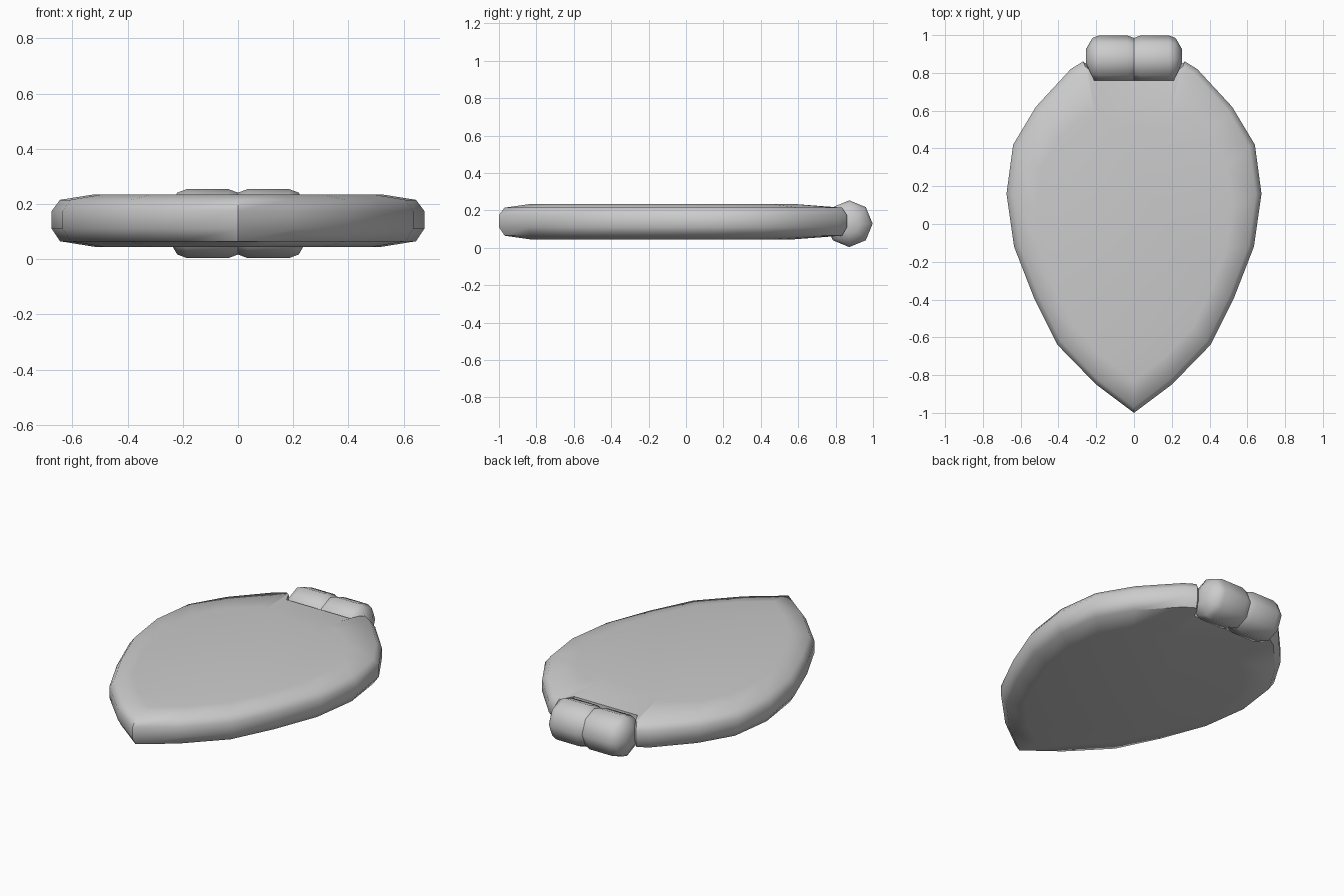
import bpy, bmesh, math

if "Cube" in bpy.data.objects:
    bpy.data.objects.remove(bpy.data.objects["Cube"])


def finish(name, bm, angle):
    bmesh.ops.recalc_face_normals(bm, faces=bm.faces)
    me = bpy.data.meshes.new(name)
    bm.to_mesh(me)
    bm.free()
    ob = bpy.data.objects.new(name, me)
    bpy.context.collection.objects.link(ob)
    bpy.ops.object.select_all(action='DESELECT')
    ob.select_set(True)
    bpy.context.view_layer.objects.active = ob
    bpy.ops.object.shade_smooth_by_angle(angle=math.radians(angle))
    return ob


def skin(bm, rings):
    # bridge equal-length closed rings and cap both ends
    vs = [[bm.verts.new(p) for p in r] for r in rings]
    n = len(vs[0])
    for a, b in zip(vs, vs[1:]):
        for i in range(n):
            j = (i + 1) % n
            bm.faces.new((a[i], a[j], b[j], b[i]))
    bm.faces.new(vs[0])
    bm.faces.new(vs[-1])


# Leaf-shaped plate: pointed front, notch at the back for the hinge
NOTCH = 0.76
half = [(0.2, -0.85), (0.405, -0.64), (0.53, -0.39), (0.635, -0.12),
        (0.675, 0.16), (0.64, 0.42), (0.52, 0.62), (0.335, 0.82),
        (0.27, 0.86), (0.25, 0.845), (0.22, NOTCH)]
outline = [(0, -1)] + half + [(-x, y) for x, y in reversed(half)]


def edge_ring(z):
    return [(x, y, z) for x, y in outline]


def bevel_ring(z):
    return [(x * 0.955, y if y == NOTCH else y * 0.97, z) for x, y in outline]


def face_ring(z):
    return [(x * 0.77, min(0.57, -0.83 + (y + 1) * 0.79), z) for x, y in outline]


bm = bmesh.new()
skin(bm, [face_ring(0.045), bevel_ring(0.065), edge_ring(0.11),
          edge_ring(0.175), bevel_ring(0.215), face_ring(0.235)])
finish("plate", bm, 50)

# Hinge: two eight-sided barrels with rounded ends, side by side
profile = [(0.0, 0.112), (0.035, 0.125), (0.185, 0.125), (0.22, 0.112), (0.253, 0.055)]
for side, name in ((1, "hinge_barrel_right"), (-1, "hinge_barrel_left")):
    bm = bmesh.new()
    skin(bm, [[(side * x, 0.873 + r * math.cos(k * math.pi / 4),
                0.129 + r * math.sin(k * math.pi / 4)) for k in range(8)]
              for x, r in profile])
    finish(name, bm, 50)
